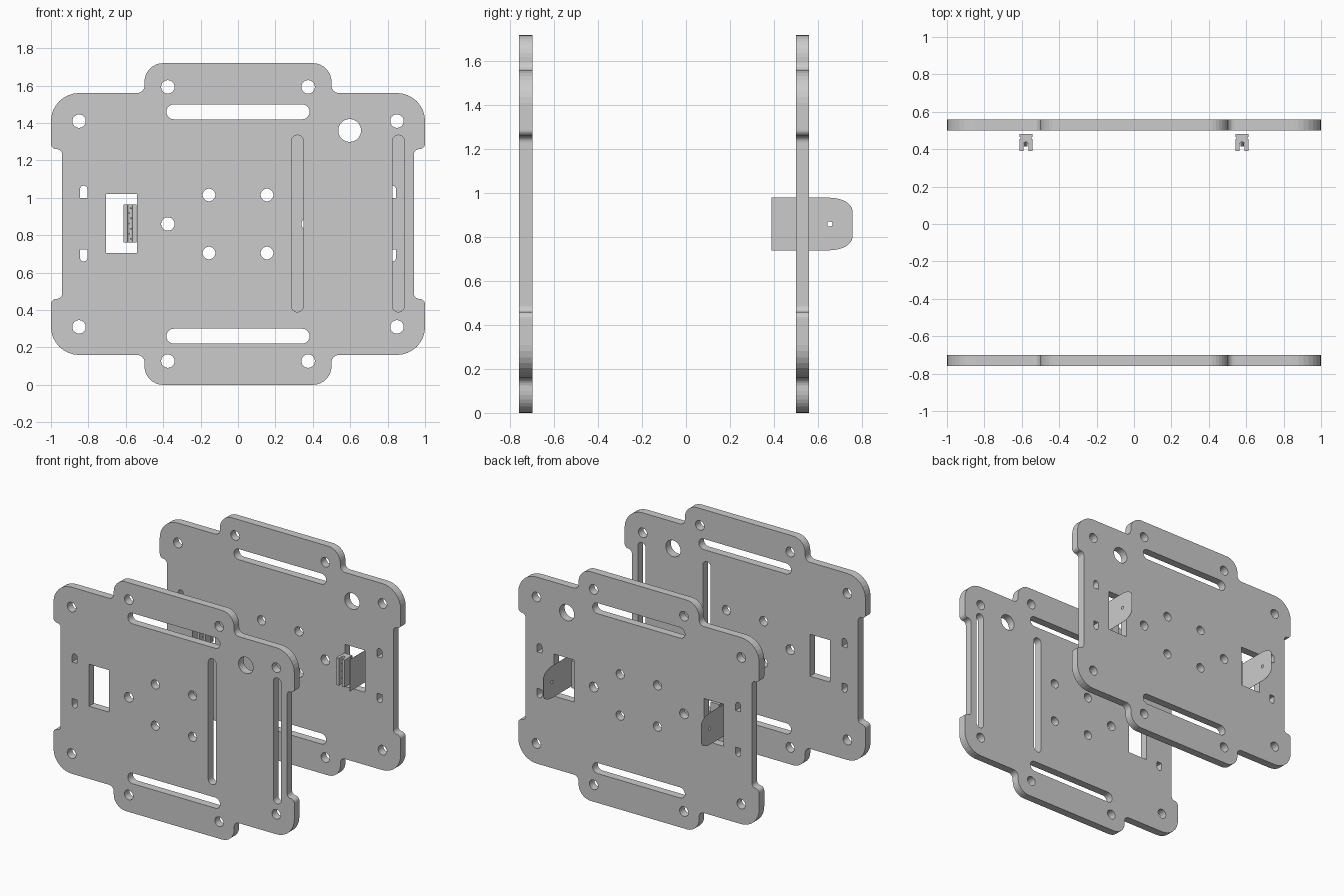
import bpy, bmesh, math
from mathutils import Vector

if "Cube" in bpy.data.objects:
    bpy.data.objects.remove(bpy.data.objects["Cube"])

MID = 0.86  # plate centre height


def arc(cx, cy, rx, ry, a0, a1, n):
    return [(cx + rx * math.cos(math.radians(a0 + (a1 - a0) * i / n)),
             cy + ry * math.sin(math.radians(a0 + (a1 - a0) * i / n))) for i in range(n + 1)]


def circle(x, y, r, n=24):
    return arc(x, y, r, r, 0, 360, n)[:-1]


def fillet(corners, n=8):
    """Round the right-angled corners (x, y, radius) of a closed outline."""
    out = []
    for i, (x, y, r) in enumerate(corners):
        p = Vector((x, y))
        if r == 0:
            out.append(p)
            continue
        u = (Vector(corners[i - 1][:2]) - p).normalized()
        v = (Vector(corners[(i + 1) % len(corners)][:2]) - p).normalized()
        c = p + r * (u + v)
        for k in range(n + 1):
            t = math.pi / 2 * k / n
            out.append(c - r * (v * math.cos(t) + u * math.sin(t)))
    return out


def rect(x0, x1, y0, y1, r_low=0, r_high=0):
    return fillet([(x0, y0, r_low), (x1, y0, r_low), (x1, y1, r_high), (x0, y1, r_high)])


def slot(x0, x1, y0, y1):
    r = 0.499 * min(x1 - x0, y1 - y0)
    return rect(x0, x1, y0, y1, r, r)


def slab(name, loops, thickness, loc, rot=(0, 0, 0)):
    """Fill the first loop, leave the others as holes, extrude to a solid mesh."""
    cu = bpy.data.curves.new(name + "_profile", 'CURVE')
    cu.dimensions, cu.fill_mode, cu.extrude = '2D', 'BOTH', thickness / 2
    for loop in loops:
        sp = cu.splines.new('POLY')
        sp.points.add(len(loop) - 1)
        for pt, co in zip(sp.points, loop):
            pt.co = (co[0], co[1], 0, 1)
        sp.use_cyclic_u = True
    tmp = bpy.data.objects.new(name + "_tmp", cu)
    bpy.context.collection.objects.link(tmp)
    bpy.context.view_layer.update()
    me = bpy.data.meshes.new_from_object(tmp.evaluated_get(bpy.context.evaluated_depsgraph_get()))
    bpy.data.objects.remove(tmp)
    bm = bmesh.new()
    bm.from_mesh(me)
    bmesh.ops.remove_doubles(bm, verts=bm.verts, dist=0.00005)
    bmesh.ops.recalc_face_normals(bm, faces=bm.faces)
    for f in bm.faces:
        f.smooth = False
    bm.to_mesh(me)
    bm.free()
    ob = bpy.data.objects.new(name, me)
    bpy.context.collection.objects.link(ob)
    ob.location, ob.rotation_euler = loc, rot
    return ob


# plate outline: one quarter mirrored to four
quarter = [(0.5, 0.86, 0.1), (0.5, 0.70, 0.04), (1, 0.70, 0.15), (1, 0.40, 0.03), (0.94, 0.40, 0.029)]
corners = []
for sx, sz, step in ((1, 1, 1), (1, -1, -1), (-1, -1, 1), (-1, 1, -1)):
    corners += [(sx * x, MID + sz * z, r) for x, z, r in quarter[::step]]
outline = fillet(corners)

# holes shared by both plates
shared = [circle(0.597, 1.36, 0.061, 32), circle(-0.375, MID, 0.036)]
for s in (-1, 1):
    for x, dz, r in ((0.85, 0.55, 0.036), (0.375, 0.733, 0.036), (0.155, 0.155, 0.034)):
        shared += [circle(s * x, MID + dz, r), circle(s * x, MID - dz, r)]
shared += [slot(-0.383, 0.383, 1.42, 1.50), slot(-0.383, 0.383, 0.22, 0.30)]


def side_holes(s):
    """Sensor window plus the two small D-shaped mounting holes."""
    a, b = sorted((s * 0.54, s * 0.705))
    c, d = sorted((s * 0.805, s * 0.845))
    return [rect(a, b, 0.705, 1.02), rect(c, d, 1.0, 1.065, 0, 0.0199),
            rect(c, d, 0.66, 0.725, 0.0199, 0)]


UP = (math.pi / 2, 0, 0)
slab("front_plate", [outline] + shared + side_holes(-1)
     + [slot(0.285, 0.35, 0.39, 1.335), slot(0.825, 0.89, 0.39, 1.335)],
     0.06, (0, -0.73, 0), UP)
slab("back_plate", [outline] + shared + side_holes(-1) + side_holes(1)
     + [circle(0.375, MID, 0.036)], 0.06, (0, 0.53, 0), UP)

# sensor board profile in (y, z)
board = ([(0.39, 0.74)] + arc(0.65, 0.80, 0.108, 0.06, -90, 0, 8)
         + arc(0.65, 0.92, 0.108, 0.06, 0, 90, 8) + [(0.39, 0.98)])
# connector cross-section in (x, y) with a U-shaped groove and side nicks
half = [(0.035, 0.39), (0.035, 0.455), (0.03, 0.455), (0.03, 0.465), (0.035, 0.465), (0.035, 0.482)]
groove = arc(0, 0.425, 0.013, 0.013, 180, 0, 8)
section = ([(-0.013, 0.39)] + groove + [(0.013, 0.39)] + half
           + [(-x, y) for x, y in reversed(half)])

for side, s in (("left", -1), ("right", 1)):
    slab(side + "_sensor_board", [board, circle(0.655, MID, 0.012, 16)], 0.002,
         (s * 0.655, 0, 0), (math.pi / 2, 0, math.pi / 2))
    slab(side + "_connector", [section], 0.205, (s * 0.578, 0, 0.8625))
    # staggered contact pins inside the groove
    for i in range(7):
        slab(f"{side}_contact_pin_{i + 1}", [circle(0.004 * (-1) ** i, 0, 0.005, 8)], 0.03,
             (s * 0.578, 0.43, 0.78 + 0.0275 * i), UP)
